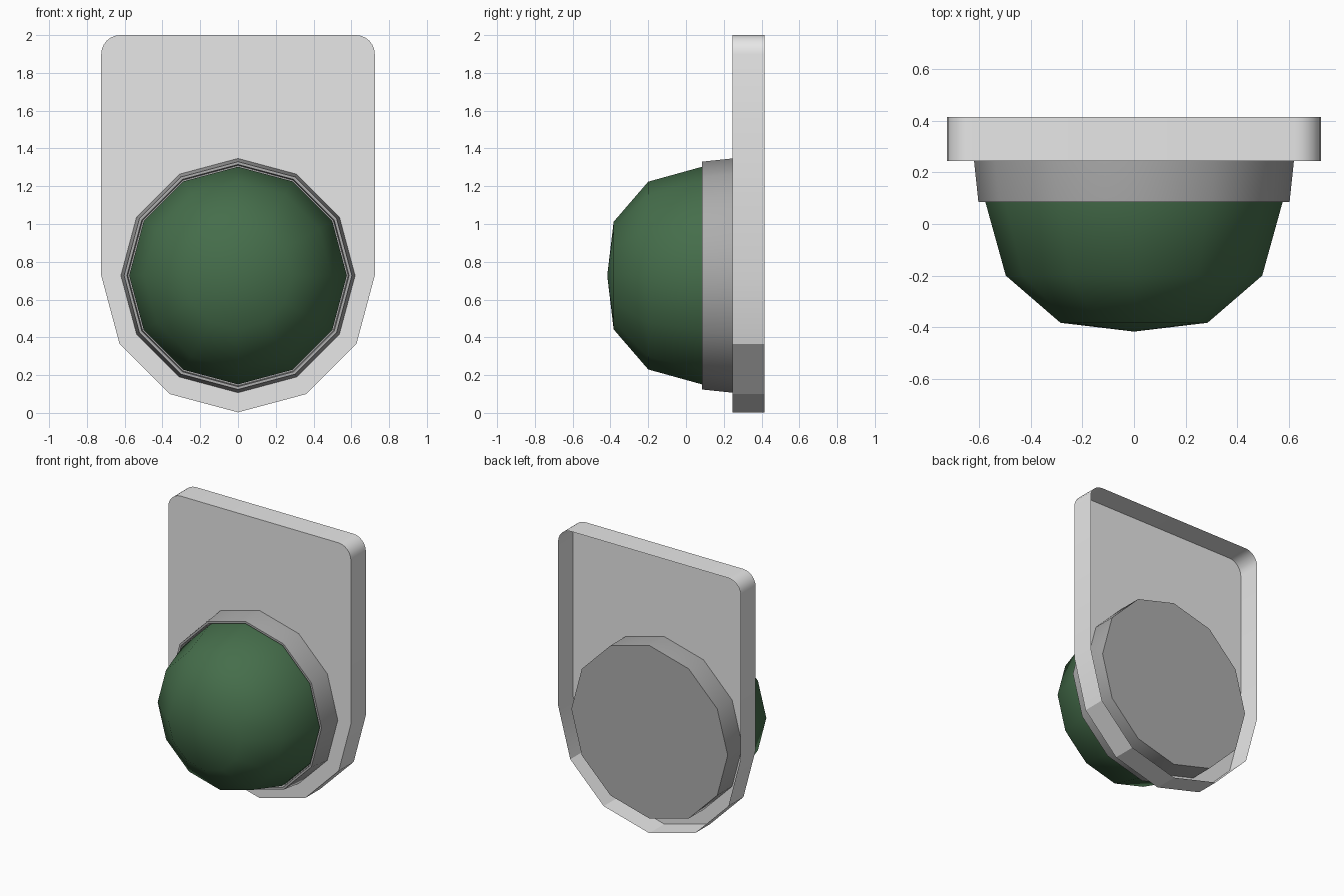
import bpy
import bmesh
from math import sin, cos, pi, radians

cube = bpy.data.objects.get("Cube")
if cube:
    bpy.data.objects.remove(cube)

SIDES = 12
CENTRE_Z = 0.727
R = 0.724              # half width of the plate and radius of its lower end
FRONT, BACK = 0.245, 0.415


def material(name, colour):
    m = bpy.data.materials.new(name)
    m.use_nodes = True
    m.diffuse_color = (*colour, 1)
    m.node_tree.nodes["Principled BSDF"].inputs["Base Color"].default_value = (*colour, 1)
    return m


def finish(name, bm, mat, angle):
    mesh = bpy.data.meshes.new(name)
    bm.to_mesh(mesh)
    bm.free()
    obj = bpy.data.objects.new(name, mesh)
    bpy.context.collection.objects.link(obj)
    mesh.materials.append(mat)
    bpy.ops.object.select_all(action='DESELECT')
    bpy.context.view_layer.objects.active = obj
    obj.select_set(True)
    bpy.ops.object.shade_smooth_by_angle(angle=radians(angle))
    return obj


def lathe(name, profile, mat, angle):
    """Turn (radius, y) points about the y axis, with a vertex at the top."""
    bm = bmesh.new()
    verts = [bm.verts.new((r, y, CENTRE_Z)) for r, y in profile]
    edges = [bm.edges.new(pair) for pair in zip(verts, verts[1:])]
    bmesh.ops.spin(bm, geom=verts + edges, cent=(0, 0, CENTRE_Z), axis=(0, 1, 0),
                   angle=2 * pi, steps=SIDES, use_duplicate=False)
    bmesh.ops.remove_doubles(bm, verts=bm.verts, dist=0.0005)
    # merge the flat back cap into one polygon
    bmesh.ops.dissolve_limit(bm, angle_limit=0.01, verts=bm.verts, edges=bm.edges)
    bmesh.ops.recalc_face_normals(bm, faces=bm.faces)
    return finish(name, bm, mat, angle)


light_grey = material("light grey", (0.8, 0.8, 0.8))
mid_grey = material("mid grey", (0.42, 0.42, 0.42))
green = material("dark green", (0.06, 0.155, 0.07))

# Mounting plate: faceted lower half, rounded top corners, open at the back
outline = [(R * cos(pi + i * pi / 6), CENTRE_Z + R * sin(pi + i * pi / 6)) for i in range(7)]
CORNER = 0.1
for side, start in ((1, 0), (-1, pi / 2)):
    for i in range(7):
        a = start + i * pi / 12
        outline.append((side * (R - CORNER) + CORNER * cos(a), 2 - CORNER + CORNER * sin(a)))
bm = bmesh.new()
panel = bm.faces.new([bm.verts.new((x, FRONT, z)) for x, z in outline])
rim = bmesh.ops.extrude_edge_only(bm, edges=list(panel.edges))["geom"]
bmesh.ops.translate(bm, vec=(0, BACK - FRONT, 0),
                    verts=[g for g in rim if isinstance(g, bmesh.types.BMVert)])
bmesh.ops.recalc_face_normals(bm, faces=bm.faces)
if panel.normal.y > 0:
    bmesh.ops.reverse_faces(bm, faces=bm.faces)
finish("mounting_plate", bm, light_grey, 25)

# Collar: closed drum behind the panel, tapered ring with a groove in front
lathe("collar", [(0, 0.413), (0.62, 0.413), (0.62, FRONT), (0.603, 0.085),
                 (0.588, 0.085), (0.583, 0.13), (0, 0.13)], mid_grey, 40)

# Dome
lathe("dome", [(0, -0.417), (0.285, -0.383), (0.497, -0.2), (0.576, 0.085),
               (0.576, 0.13)], green, 50)
